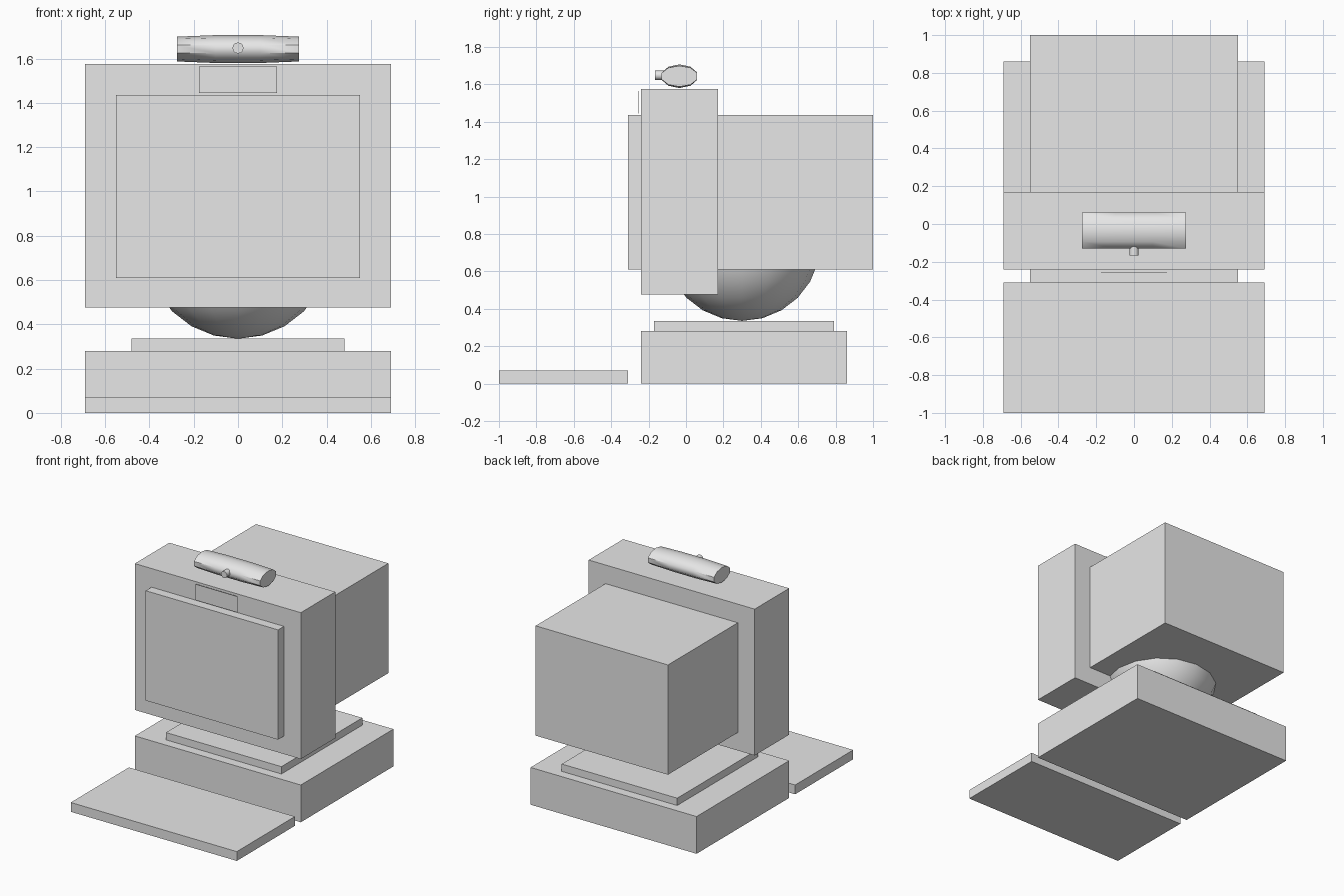
import bpy, bmesh, math
from mathutils import Matrix

if "Cube" in bpy.data.objects:
    bpy.data.objects.remove(bpy.data.objects["Cube"])

GREY = (0.8, 0.8, 0.8, 1)
grey = bpy.data.materials.new("light grey")
grey.use_nodes = True
grey.diffuse_color = GREY
grey.node_tree.nodes["Principled BSDF"].inputs["Base Color"].default_value = GREY


def finish(bm, name, smooth=0):
    """Turn a bmesh into a named grey object, optionally smooth shaded."""
    bmesh.ops.recalc_face_normals(bm, faces=bm.faces)
    mesh = bpy.data.meshes.new(name)
    bm.to_mesh(mesh)
    bm.free()
    mesh.materials.append(grey)
    obj = bpy.data.objects.new(name, mesh)
    bpy.context.collection.objects.link(obj)
    if smooth:
        bpy.ops.object.select_all(action="DESELECT")
        obj.select_set(True)
        bpy.context.view_layer.objects.active = obj
        bpy.ops.object.shade_smooth_by_angle(angle=math.radians(smooth))
    return obj


def box(name, half_width, y, z):
    """Box centred on x = 0 between two depths and two heights."""
    bm = bmesh.new()
    size = (2 * half_width, y[1] - y[0], z[1] - z[0])
    place = Matrix.Translation((0, sum(y) / 2, sum(z) / 2)) @ Matrix.Diagonal((*size, 1))
    bmesh.ops.create_cube(bm, size=1, matrix=place)
    return finish(bm, name)


# Keyboard slab, computer case and monitor stand
box("keyboard", 0.69, (-1.0, -0.31), (0, 0.07))
box("computer_case", 0.69, (-0.24, 0.86), (0, 0.28))
box("stand_plate", 0.48, (-0.17, 0.79), (0.28, 0.335))

# Swivel ball, mostly hidden inside the monitor
bm = bmesh.new()
bmesh.ops.create_uvsphere(bm, u_segments=16, v_segments=12, radius=0.42,
                          matrix=Matrix.Translation((0, 0.3, 0.755)))
finish(bm, "swivel_ball", 60)

# Monitor: frame, with the tube body passing through it to form the screen
box("monitor_frame", 0.69, (-0.24, 0.17), (0.475, 1.575))
box("tube_body_and_screen", 0.55, (-0.31, 1.0), (0.61, 1.435))

# Thin badge plate in front of the frame
box("badge_plate", 0.175, (-0.257, -0.254), (1.445, 1.565))

# Webcam bar: ten-sided section, slightly thinner toward the ends
bm = bmesh.new()
rings = []
for x, thickness in ((-0.275, 0.056), (-0.1, 0.063), (0.1, 0.063), (0.275, 0.056)):
    ring = []
    for k in range(10):
        a = math.radians(90 + 36 * k)
        ring.append(bm.verts.new((x, -0.035 + 0.1 * math.cos(a),
                                  1.643 + thickness * math.sin(a))))
    rings.append(ring)
for a, b in zip(rings, rings[1:]):
    for k in range(10):
        n = (k + 1) % 10
        bm.faces.new((a[k], a[n], b[n], b[k]))
bm.faces.new(rings[0])
bm.faces.new(rings[-1])
finish(bm, "webcam_bar", 50)

# Webcam lens
bm = bmesh.new()
turn = Matrix.Translation((0, -0.137, 1.648)) @ Matrix.Rotation(math.pi / 2, 4, "X")
bmesh.ops.create_cone(bm, cap_ends=True, segments=12, radius1=0.025, radius2=0.025,
                      depth=0.06, matrix=turn)
finish(bm, "webcam_lens", 40)
